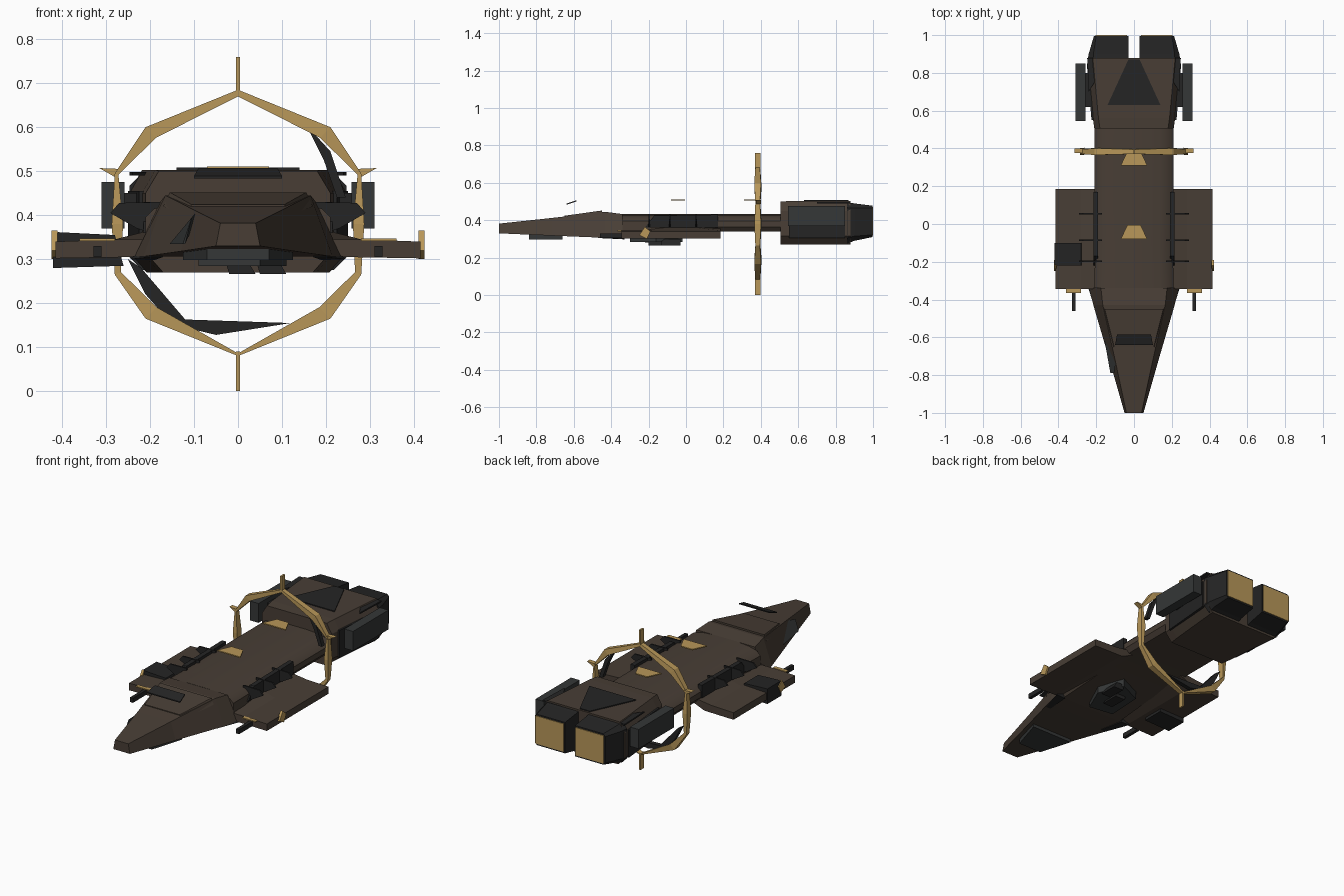
import bpy, bmesh, math

if "Cube" in bpy.data.objects:
    bpy.data.objects.remove(bpy.data.objects["Cube"])


def material(name, rgb):
    m = bpy.data.materials.new(name)
    m.diffuse_color = (*rgb, 1)
    m.use_nodes = True
    m.node_tree.nodes["Principled BSDF"].inputs["Base Color"].default_value = m.diffuse_color
    return m


BROWN = material("brown_hull", (0.065, 0.048, 0.036))
DARK = material("dark_metal", (0.018, 0.018, 0.018))
GREY = material("grey_panel", (0.035, 0.038, 0.038))
GOLD = material("gold", (0.48, 0.31, 0.10))


def loft(name, rings, mat, closed=False, sx=1):
    """Skin a list of equal-length point rings; cap the ends unless closed."""
    bm = bmesh.new()
    vs = [[bm.verts.new((x * sx, y, z)) for x, y, z in r] for r in rings]
    n = len(rings[0])
    for i in range(len(vs) if closed else len(vs) - 1):
        a, b = vs[i], vs[(i + 1) % len(vs)]
        for j in range(n):
            k = (j + 1) % n
            bm.faces.new((a[j], a[k], b[k], b[j]))
    if not closed:
        bm.faces.new(vs[0])
        bm.faces.new(vs[-1])
    bmesh.ops.recalc_face_normals(bm, faces=bm.faces)
    me = bpy.data.meshes.new(name)
    bm.to_mesh(me)
    bm.free()
    me.materials.append(mat)
    ob = bpy.data.objects.new(name, me)
    bpy.context.collection.objects.link(ob)
    return ob


def prism(name, pts, axis, a, b, mat, sx=1):
    """Extrude a 2D outline along an axis from a to b."""
    put = {"x": lambda p, t: (t, p[0], p[1]),
           "y": lambda p, t: (p[0], t, p[1]),
           "z": lambda p, t: (p[0], p[1], t)}[axis]
    return loft(name, [[put(p, t) for p in pts] for t in (a, b)], mat, sx=sx)


def box(name, x0, x1, y0, y1, z0, z1, mat, sx=1):
    return prism(name, [(x0, y0), (x1, y0), (x1, y1), (x0, y1)], "z", z0, z1, mat, sx)


def symmetric(y, half):
    """Full section at y from its right-hand half outline."""
    return [(x, y, z) for x, z in half] + [(-x, y, z) for x, z in reversed(half)]


# Nose wedge
nose = [(-1, .05, .04, .33, .382), (-.72, .13, .10, .318, .412),
        (-.43, .215, .165, .306, .445), (-.34, .235, .175, .306, .433)]
loft("nose", [symmetric(y, [(wb, zb), (wt, zt)]) for y, wb, wt, zb, zt in nose], BROWN)

# Main body with rounded shoulders
body = [(-.34, .306, .21), (-.1, .325, .205), (.2, .34, .21), (.53, .34, .21)]
hull = loft("main_body", [symmetric(y, [(w - .02, zb), (w, zb + .025), (w, .395), (w - .02, .415),
                                         (w - .07, .428), (w - .15, .434)])
                          for y, zb, w in body], BROWN)
bpy.context.view_layer.objects.active = hull
hull.select_set(True)
bpy.ops.object.shade_smooth_by_angle(angle=math.radians(35))

# Cockpit step and floating brow plate
loft("cockpit", [symmetric(-.65, [(.12, .40), (.105, .424)]),
                 symmetric(-.45, [(.17, .42), (.155, .452)])], BROWN)
loft("brow_plate", [symmetric(-.64, [(.10, .483), (.10, .489)]),
                    symmetric(-.585, [(.09, .501), (.09, .507)])], DARK)
loft("side_window", [[(-.12, -.79, .335), (-.105, -.79, .395), (-.125, -.79, .335)],
                     [(-.12, -.62, .335), (-.08, -.62, .425), (-.155, -.62, .335)]], GREY)
# Panel under the nose
prism("chin_panel", [(-.07, -.84), (.07, -.84), (.125, -.66), (-.125, -.66)], "z", .298, .34, GREY)
# Belly hatch and its fins
prism("belly_hatch", [(-.09, -.28), (.05, -.30), (.11, -.16), (.05, -.02), (-.08, -.08)],
      "z", .285, .33, GREY)
for a in (.0, .07):
    prism("belly_fin", [(a - .02, .266), (a + .04, .266), (a + .02, .30), (a - .03, .30)],
          "y", -.2 + a, -.1 + a, DARK)

# Engine block
half = lambda w, t: [(w - .04, .27), (w, .315), (w, .45), (w - .03, t)]
loft("engine_block", [symmetric(.505, half(.21, .50)), symmetric(.56, half(.218, .503)),
                      symmetric(.88, half(.248, .503))], BROWN)
# Dark tapered plate on the engine roof
prism("roof_plate", [(-.14, .63), (.14, .63), (.03, .87), (-.03, .87)], "z", .50, .508, DARK)

for s, side in ((1, "right"), (-1, "left")):
    # Nozzle housing with gold exhaust face
    quad = lambda y, o, z0, z1, c: [(.03, y, z0), (o - c, y, z0), (o, y, z0 + c), (o, y, z1 - c),
                                    (o - c, y, z1), (.03, y, z1)]
    loft(side + "_nozzle", [quad(.86, .247, .275, .497, .03), quad(.9, .24, .29, .49, .025),
                            quad(.996, .212, .31, .478, .012)], DARK, sx=s)
    box(side + "_exhaust", .036, .205, .99, 1.0, .318, .47, GOLD, s)
    # Engine outboard panels
    box(side + "_outboard_panel", .258, .31, .545, .85, .37, .475, GREY, s)
    box(side + "_panel_mount", .2, .27, .62, .80, .39, .45, DARK, s)
    prism(side + "_side_panel", [(.215, .55), (.225, .55), (.25, .85), (.235, .85)],
          "z", .305, .455, DARK, s)
    prism(side + "_rear_corner", [(.13, .88), (.247, .88), (.24, .70)], "z", .49, .498, DARK, s)

    # Wing slab, bent along its length
    wing = lambda y, d: [(.165, y, .365 + d), (.28, y, .345), (.415, y, .34),
                         (.415, y, .302), (.24, y, .305), (.165, y, .335)]
    loft(side + "_wing", [wing(-.345, -.02), wing(-.08, .01), wing(.185, -.005)], BROWN, sx=s)
    # Inboard shoulder plate and upright spikes
    prism(side + "_shoulder_plate", [(-.22, .36), (-.17, .425), (.17, .43), (.17, .36)],
          "x", .19, .215, DARK, s)
    for y in (-.20, -.09, .05):
        prism(side + "_spike_fin", [(.17, .43), (.27, .428), (.29, .405), (.23, .37), (.17, .35)],
              "y", y, y + .008, DARK, s)
    # Gun under the wing with gold cross plate and tip
    box(side + "_gun", .31, .328, -.46, -.30, .305, .33, DARK, s)
    box(side + "_gun_plate", .28, .36, -.365, -.345, .341, .347, GOLD, s)
    prism(side + "_wing_tip", [(-.25, .32), (-.21, .30), (-.19, .34), (-.22, .365)],
          "x", .41, .424, GOLD, s)
    # Small cheek fairing where the nose meets the wing
    loft(side + "_cheek", [[(.17, -.47, .305), (.2, -.47, .305), (.18, -.47, .33)],
                           [(.19, -.33, .298), (.245, -.33, .30), (.21, -.33, .34)]], DARK, sx=s)

# Dark box on the left wing only
prism("left_wing_box", [(-.42, .28), (-.26, .285), (-.28, .355), (-.42, .362)], "y", -.22, -.10, DARK)

# Gold ring: faceted loop of uneven thickness (x, z, inner scale)
right = [(0, .685, .95), (.21, .60, .89), (.28, .495, .97), (.287, .38, .91),
         (.28, .265, .95), (.21, .165, .88), (0, .08, .98)]
loop = right + [(-x, z, k) for x, z, k in right[-2:0:-1]]
rings = []
for i, (x, z, k) in enumerate(loop):
    zi = .38 + (z - .38) * k
    w = .018 if i % 2 else .012
    rings.append([(x, .383 - w, z), (x, .383 + w, z), (x * k, .386 + w, zi), (x * k, .383 - w, zi)])
loft("ring", rings, GOLD, closed=True)
# Ring spikes above, below and at the shoulders
box("ring_top_spike", -.005, .005, .37, .398, .67, .76, GOLD)
box("ring_bottom_spike", -.005, .005, .37, .398, 0, .09, GOLD)
for s in (1, -1):
    prism("ring_side_spike", [(.265, .505), (.315, .507), (.28, .487)], "y", .375, .40, GOLD, s)
# Dark broken inner shards
prism("ring_shard_upper", [(.155, .605), (.21, .545), (.245, .44), (.225, .44), (.195, .525)],
      "y", .372, .396, DARK)
prism("ring_shard_lower", [(-.25, .30), (-.22, .28), (-.12, .163), (.12, .155), (-.05, .128),
                           (-.15, .152), (-.21, .22)], "y", .372, .396, DARK)

# Floating gold deck plates
for y in (-.08, .31):
    prism("deck_plate", [(-.07, y), (.07, y), (.035, y + .075), (-.035, y + .075)],
          "z", .505, .511, GOLD)
